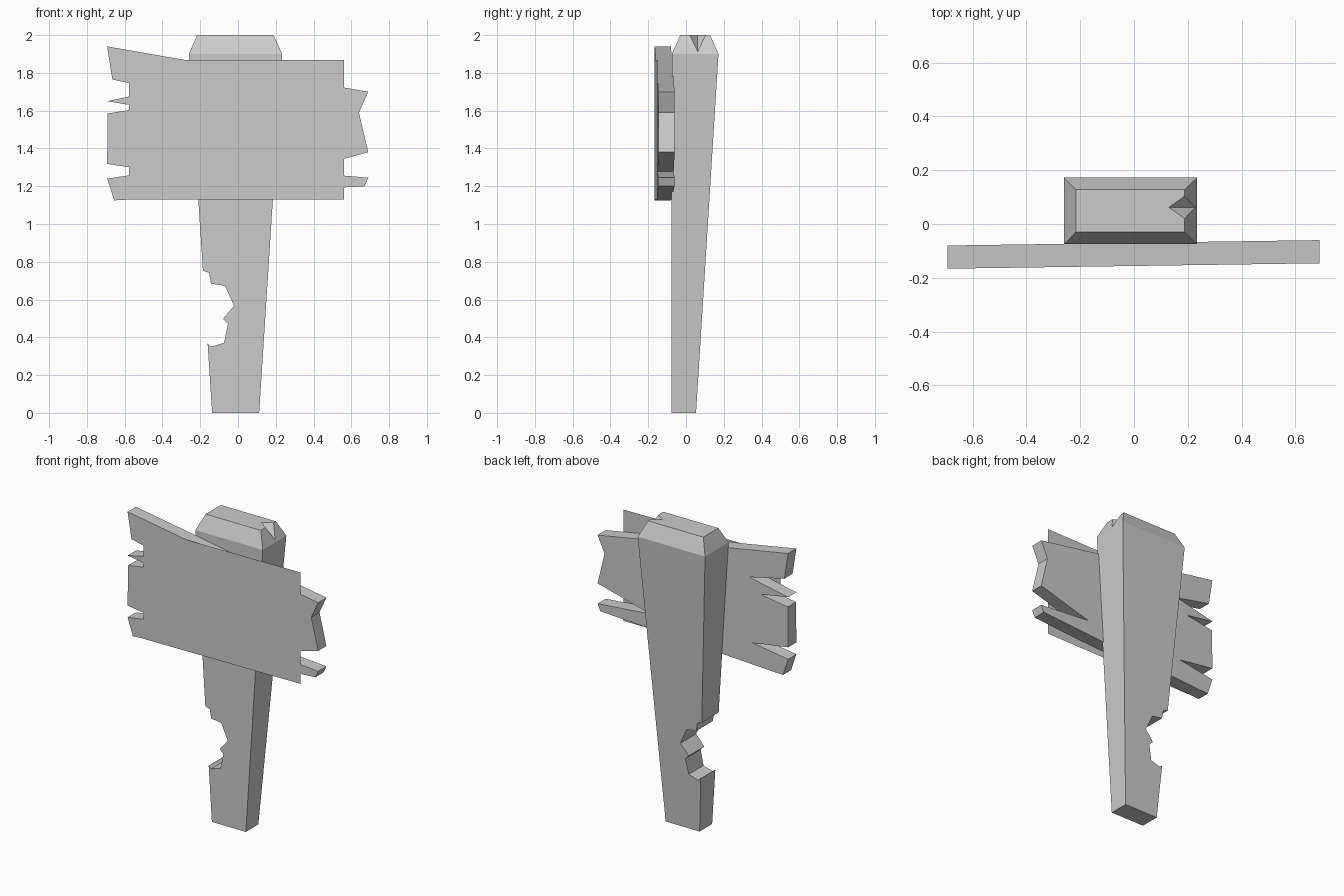
import bpy, bmesh

if "Cube" in bpy.data.objects:
    bpy.data.objects.remove(bpy.data.objects["Cube"])


def new_object(name, verts, faces):
    me = bpy.data.meshes.new(name)
    me.from_pydata(verts, [], faces)
    bm = bmesh.new()
    bm.from_mesh(me)
    bmesh.ops.recalc_face_normals(bm, faces=bm.faces)
    bm.to_mesh(me)
    bm.free()
    ob = bpy.data.objects.new(name, me)
    bpy.context.collection.objects.link(ob)
    return ob


def extrude_profile(name, profile, front, back):
    """Solid from an (x, z) outline; front and back give y for each x."""
    n = len(profile)
    verts = [(x, front(x), z) for x, z in profile] + [(x, back(x), z) for x, z in profile]
    faces = [tuple(range(n)), tuple(range(n, 2 * n))]
    faces += [(i, (i + 1) % n, n + (i + 1) % n, n + i) for i in range(n)]
    return new_object(name, verts, faces)


def cut(target, cutter):
    mod = target.modifiers.new("cut", 'BOOLEAN')
    mod.operation = 'DIFFERENCE'
    mod.solver = 'EXACT'
    mod.object = cutter
    bpy.context.view_layer.objects.active = target
    bpy.ops.object.modifier_apply(modifier=mod.name)
    bpy.data.objects.remove(cutter)


# Tapered post with bevelled top: (x0, x1, y0, y1, z) per ring
rings = [(-0.137, 0.112, -0.078, 0.053, 0.0),
         (-0.26, 0.234, -0.075, 0.172, 1.9),
         (-0.216, 0.188, -0.03, 0.128, 2.0)]
verts, faces = [], [(0, 1, 2, 3), (8, 9, 10, 11)]
for x0, x1, y0, y1, z in rings:
    verts += [(x0, y0, z), (x1, y0, z), (x1, y1, z), (x0, y1, z)]
for r in (0, 4):
    faces += [(r + i, r + (i + 1) % 4, r + 4 + (i + 1) % 4, r + 4 + i) for i in range(4)]
post = new_object("post", verts, faces)

# Splintered bite in the left side of the post
bite = [(-0.4, 0.80), (-0.185, 0.752), (-0.153, 0.742), (-0.143, 0.684), (-0.069, 0.673),
        (-0.021, 0.567), (-0.08, 0.498), (-0.053, 0.472), (-0.074, 0.371),
        (-0.143, 0.35), (-0.159, 0.366), (-0.4, 0.40)]
cut(post, extrude_profile("bite_cutter", bite, lambda x: -0.5, lambda x: 0.5))

# V-shaped chip in the top right edge
chip = new_object("chip_cutter",
                  [(0.111, 0.062, 2.017), (0.301, 0.062, 1.847),
                   (0.231, 0.148, 2.017), (0.231, -0.024, 2.017)],
                  [(0, 1, 2), (0, 1, 3), (0, 2, 3), (1, 2, 3)])
cut(post, chip)


# Broken sign board, slightly turned about z
def board_front(x):
    return -0.156 + 0.0145 * x


outline = [(-0.693, 1.94), (0.69, 1.70), (0.64, 1.59), (0.69, 1.38), (0.31, 1.277),
           (0.69, 1.245), (0.67, 1.20), (-0.655, 1.125), (-0.693, 1.24), (-0.43, 1.28),
           (-0.693, 1.318), (-0.69, 1.585), (-0.49, 1.617), (-0.693, 1.65),
           (-0.41, 1.71), (-0.665, 1.765)]
extrude_profile("sign_board", outline, board_front, lambda x: board_front(x) + 0.086)

# Thin rectangular sheet on the front of the board
corners = [(-0.577, 1.13), (0.562, 1.13), (0.562, 1.868), (-0.577, 1.868)]
new_object("sign_sheet", [(x, board_front(x) - 0.003, z) for x, z in corners], [(0, 1, 2, 3)])
